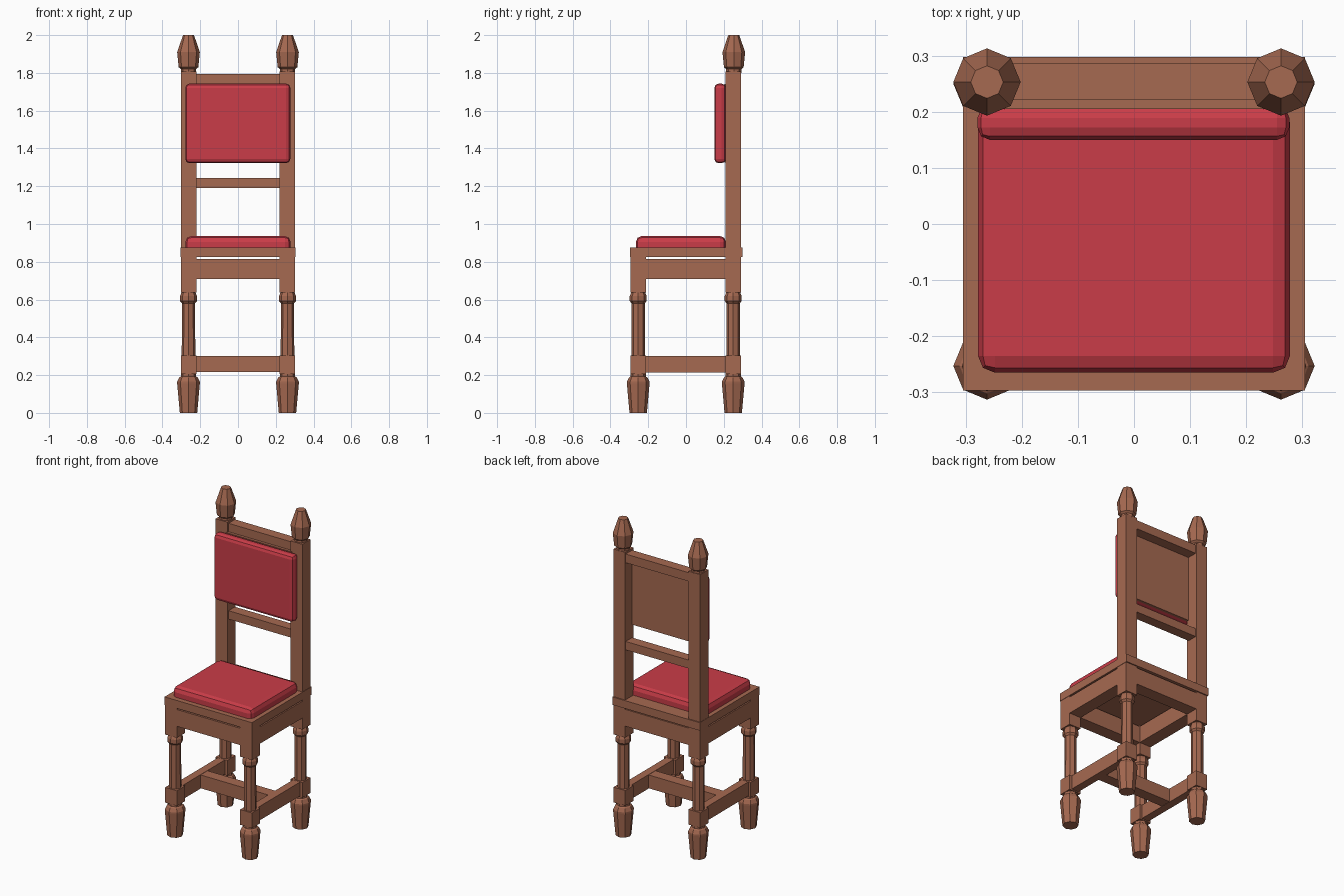
import bpy, bmesh, math

if "Cube" in bpy.data.objects:
    bpy.data.objects.remove(bpy.data.objects["Cube"])


def material(name, rgb):
    m = bpy.data.materials.new(name)
    m.diffuse_color = (*rgb, 1)
    m.use_nodes = True
    m.node_tree.nodes["Principled BSDF"].inputs["Base Color"].default_value = m.diffuse_color
    return m


wood = material("brown wood", (0.38, 0.142, 0.082))
fabric = material("red fabric", (0.59, 0.046, 0.065))


def finish(name, bm, mat):
    bmesh.ops.recalc_face_normals(bm, faces=bm.faces)
    me = bpy.data.meshes.new(name)
    bm.to_mesh(me)
    bm.free()
    me.materials.append(mat)
    ob = bpy.data.objects.new(name, me)
    bpy.context.collection.objects.link(ob)
    return ob


def box(name, x, y, z, mat=wood, bevel=0):
    """Box from (min, max) ranges, optionally with rounded edges."""
    bm = bmesh.new()
    bmesh.ops.create_cube(bm, size=1)
    for v in bm.verts:
        v.co = [(a + b) / 2 + c * (b - a) for (a, b), c in zip((x, y, z), v.co)]
    ob = finish(name, bm, mat)
    if bevel:
        m = ob.modifiers.new("rounding", 'BEVEL')
        m.width, m.segments, m.limit_method = bevel, 2, 'ANGLE'
    return ob


def turned(name, x, y, profile, sides=8):
    """Octagonal turning from (radius, height) rings."""
    bm = bmesh.new()
    rings = [[bm.verts.new((x + r * math.cos(i * math.tau / sides),
                            y + r * math.sin(i * math.tau / sides), z))
              for i in range(sides)] for r, z in profile]
    for a, b in zip(rings, rings[1:]):
        for i in range(sides):
            j = (i + 1) % sides
            bm.faces.new((a[i], a[j], b[j], b[i]))
    bm.faces.new(rings[0])
    bm.faces.new(rings[-1])
    return finish(name, bm, wood)


FOOT = [(0.046, 0), (0.06, 0.155), (0.06, 0.165), (0.049, 0.187), (0.04, 0.193), (0.04, 0.21)]
SPINDLE = [(0.036, 0.30), (0.035, 0.58), (0.045, 0.592), (0.045, 0.618), (0.037, 0.637), (0.037, 0.645)]
FINIAL = [(0.04, 1.80), (0.04, 1.82), (0.052, 1.83), (0.06, 1.91), (0.029, 2.0)]
LX, LY, H = 0.262, 0.253, 0.041


def square(c):
    return (c - H, c + H)


# Legs: turned foot, stretcher block, spindle, upper block or back post
for sx, side in ((-1, "left"), (1, "right")):
    x = sx * LX
    for y, end in ((-LY, "front"), (LY - 0.003, "back")):
        tag = f"{end}_{side}"
        turned(f"{tag}_foot", x, y, FOOT)
        box(f"{tag}_stretcher_block", square(x), square(y), (0.207, 0.303))
        turned(f"{tag}_spindle", x, y, SPINDLE)
        top = 0.83 if end == "front" else 1.807
        box(f"{tag}_post", square(x), square(y), (0.637, top))
    turned(f"{side}_finial", x, LY, FINIAL)
    # Side stretcher and side apron
    box(f"{side}_stretcher", (x - 0.025, x + 0.025), (-0.22, 0.22), (0.214, 0.302))
    box(f"{side}_apron", square(x), (-0.22, 0.22), (0.71, 0.816))

# Front and back aprons, middle stretcher
for y, end in ((-LY, "front"), (LY - 0.003, "back")):
    box(f"{end}_apron", (-0.23, 0.23), square(y), (0.71, 0.816))
box("middle_stretcher", (-0.25, 0.25), (-0.035, 0.035), (0.216, 0.3))

# Seat
box("seat_board", (-0.305, 0.305), (-0.297, 0.298), (0.825, 0.875))
box("seat_cushion", (-0.278, 0.278), (-0.265, 0.211), (0.84, 0.936), fabric, 0.03)

# Backrest rails, panel and pad
box("top_rail", (-0.23, 0.23), (0.222, 0.286), (1.74, 1.795))
box("lower_rail", (-0.23, 0.23), (0.222, 0.286), (1.19, 1.243))
box("back_panel", (-0.23, 0.23), (0.205, 0.222), (1.325, 1.742))
box("back_pad", (-0.279, 0.277), (0.15, 0.211), (1.322, 1.743), fabric, 0.022)
